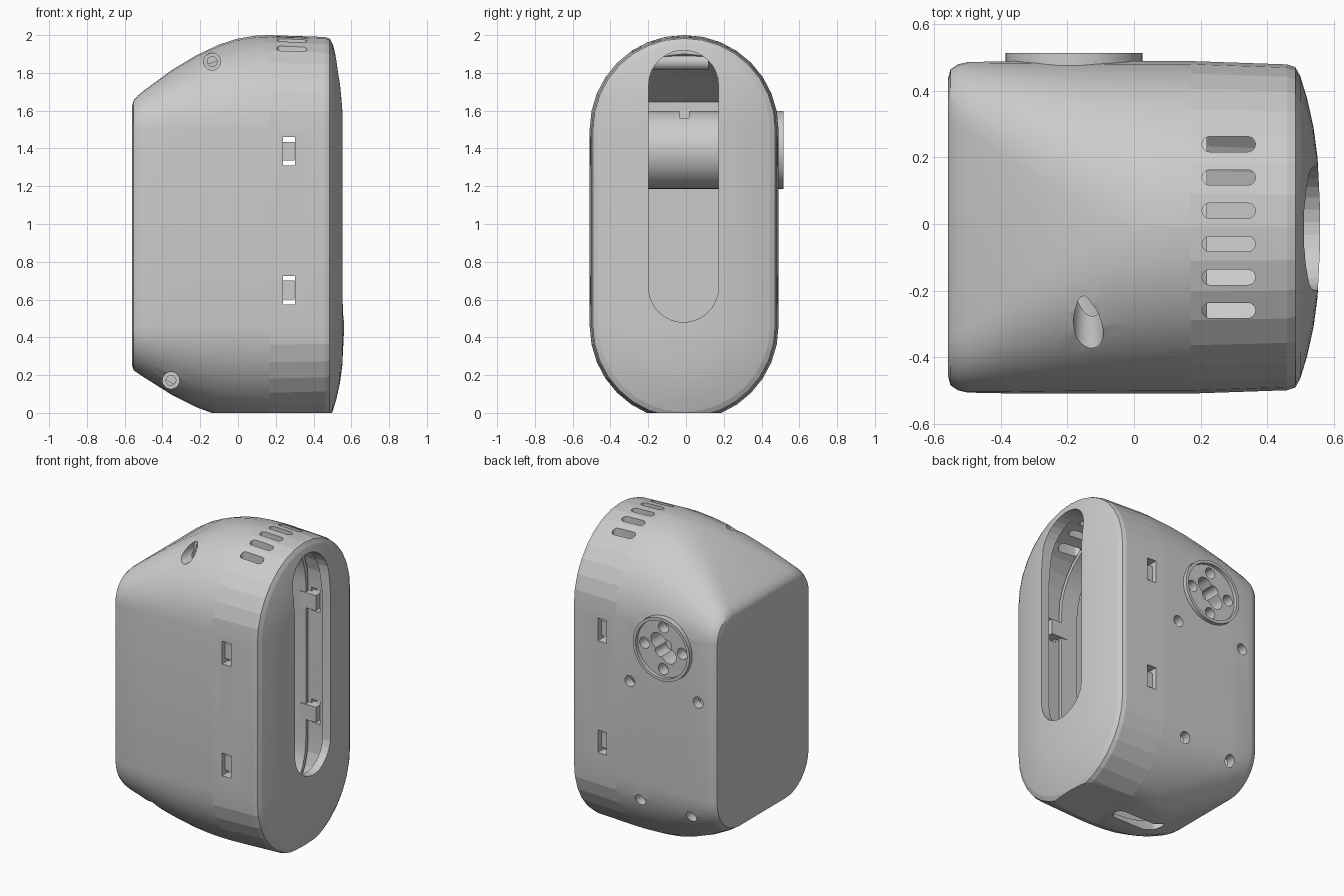
import bpy, bmesh
from math import sin, cos, pi, radians

if "Cube" in bpy.data.objects:
    bpy.data.objects.remove(bpy.data.objects["Cube"])

Y0 = -0.01              # middle of the housing
Z_TOP, Z_BOT = 1.5, 0.46  # centres of the upper and lower corner arcs
WALL = 0.06
ARC = 8


def finish(name, bm):
    bmesh.ops.recalc_face_normals(bm, faces=bm.faces)
    mesh = bpy.data.meshes.new(name)
    bm.to_mesh(mesh)
    bm.free()
    obj = bpy.data.objects.new(name, mesh)
    bpy.context.collection.objects.link(obj)
    return obj


def ring(section):
    """Rounded outline in the YZ plane from (x, half width, top, bottom)."""
    x, w, top, bot = section
    pts = []
    for q in range(4):
        sy = 1 if q in (0, 3) else -1
        zc, h = (Z_TOP, top - Z_TOP) if q < 2 else (Z_BOT, Z_BOT - bot)
        ry = min(h, w - 0.004)
        for i in range(ARC + 1):
            a = (q + i / ARC) * pi / 2
            pts.append((x, Y0 + sy * (w - ry) + ry * cos(a), zc + h * sin(a)))
    return pts


def loft(name, sections, cyclic=False):
    bm = bmesh.new()
    rings = [[bm.verts.new(p) for p in ring(s)] for s in sections]
    pairs = list(zip(rings, rings[1:]))
    if cyclic:
        pairs.append((rings[-1], rings[0]))
    else:
        bm.faces.new(rings[0])
        bm.faces.new(rings[-1])
    for a, b in pairs:
        for i in range(len(a)):
            j = (i + 1) % len(a)
            bm.faces.new((a[i], a[j], b[j], b[i]))
    return finish(name, bm)


def inset(s, d):
    return (s[0], s[1] - d, s[2] - d, s[3] + d)


def capsule(name, axis, centre, r, lo, hi, half=0, angle=0, n=12):
    """Round or slot-shaped bar running along an axis from lo to hi."""
    bm = bmesh.new()
    ends = []
    for d in (lo, hi):
        vs = []
        for k in range(2 * n):
            a = pi * k / n if not half else pi * (k % n) / (n - 1) + pi * (k // n) - pi / 2
            shift = half if k < n else -half
            u, v = shift + r * cos(a), r * sin(a)
            u, v = u * cos(angle) - v * sin(angle), u * sin(angle) + v * cos(angle)
            u, v = u + centre[0], v + centre[1]
            vs.append(bm.verts.new({"x": (d, u, v), "y": (u, d, v), "z": (u, v, d)}[axis]))
        ends.append(vs)
    a, b = ends
    bm.faces.new(a)
    bm.faces.new(b)
    for i in range(2 * n):
        j = (i + 1) % (2 * n)
        bm.faces.new((a[i], a[j], b[j], b[i]))
    return finish(name, bm)


def box(name, lo, hi):
    bm = bmesh.new()
    bmesh.ops.create_cube(bm, size=1)
    for v in bm.verts:
        v.co = [(l + h) / 2 + c * (h - l) for l, h, c in zip(lo, hi, v.co)]
    return finish(name, bm)


def cut(obj, cutters):
    for c in cutters:
        c.hide_render = True
        mod = obj.modifiers.new("cut", "BOOLEAN")
        mod.operation, mod.solver, mod.object = "DIFFERENCE", "EXACT", c
    bpy.context.view_layer.update()
    graph = bpy.context.evaluated_depsgraph_get()
    mesh = bpy.data.meshes.new_from_object(obj.evaluated_get(graph))
    obj.modifiers.clear()
    obj.data = mesh
    for c in cutters:
        bpy.data.objects.remove(c)


def smooth(obj, degrees):
    bpy.ops.object.select_all(action="DESELECT")
    obj.select_set(True)
    bpy.context.view_layer.objects.active = obj
    bpy.ops.object.shade_smooth_by_angle(angle=radians(degrees))


def floor_cutter():
    return box("floor_cutter", (-1, -1, -0.5), (1, 1, 0))


# Main shell: outer skin, then back along the inner skin
outer = [(-0.56, 0.445, 1.63, 0.25), (-0.552, 0.475, 1.655, 0.225),
         (-0.53, 0.49, 1.68, 0.21), (-0.5, 0.497, 1.705, 0.19),
         (-0.35, 0.5, 1.815, 0.095), (-0.22, 0.5, 1.893, 0.03),
         (-0.1, 0.5, 1.95, -0.015), (0, 0.5, 1.982, -0.035),
         (0.1, 0.5, 1.998, -0.04), (0.17, 0.5, 2.0, -0.04)]
inner = [inset(s, WALL) for s in reversed(outer[3:])]
shell = loft("main_shell", outer + inner)

# Domed cover on the open end
rim = outer[-1]
dome_in = [(0.505, 0.45), (0.5, 0.34), (0.47, 0.2), (0.43, 0.08), (0.17, WALL)]
dome_out = [(0.17, 0), (0.46, 0.01), (0.485, 0.018), (0.5, 0.045),
            (0.52, 0.11), (0.54, 0.2), (0.552, 0.29), (0.56, 0.45)]
cover = loft("domed_cover", [inset((x,) + rim[1:], d) for x, d in dome_in + dome_out])

# Joining lip inside the seam
lip = loft("joining_lip", [inset((x,) + rim[1:], d) for x, d in
                           ((0.1, 0.075), (0.22, 0.075), (0.22, 0.1), (0.1, 0.1))], cyclic=True)

# Cover openings: long window, top vents and clip slots
cover_cuts = [floor_cutter(),
              capsule("window", "x", (-0.013, 1.2), 0.185, 0.42, 0.7, 0.535, pi / 2, 16)]
for i in range(6):
    cover_cuts.append(capsule("vent", "z", (0.285, 0.24 - 0.1 * i), 0.023, 1.7, 2.1, 0.057))
for z in (1.385, 0.65):
    cover_cuts.append(box("clip_slot", (0.238, -0.7, z - 0.075), (0.302, 0.7, z + 0.075)))
cut(cover, cover_cuts)

# Snap clips behind the slots
for side in (-1, 1):
    for z in (1.385, 0.65):
        ys = sorted((Y0 + side * 0.395, Y0 + side * 0.465))
        box("snap_clip", (0.18, ys[0], z - 0.05), (0.298, ys[1], z + 0.05))

# Shell openings: front screw bores, back screw holes, hub seat, bottom slot
hub = (-0.18, 1.392)
shell_cuts = [floor_cutter(),
              capsule("bottom_slot", "z", (-0.06, -0.03), 0.045, -0.1, 0.2, 0.14),
              capsule("hub_seat", "y", hub, 0.207, 0.3, 0.7, n=24)]
for p in ((-0.137, 1.86), (-0.355, 0.172)):
    shell_cuts.append(capsule("screw_bore", "y", p, 0.045, -0.7, -0.19))
    pillar = capsule("screw_pillar", "y", p, 0.046, -0.2, 0.12)
    cut(pillar, [capsule("pilot", "y", p, 0.026, -0.3, 0.0)])
    smooth(pillar, 30)
for p in ((0.065, 1.11), (-0.43, 1.1), (0.0, 0.34), (-0.36, 0.32)):
    shell_cuts.append(capsule("back_hole", "y", p, 0.036, 0.2, 0.7))
cut(shell, shell_cuts)

# Round drive hub through the back wall, with dished face and screw holes
drive = capsule("drive_hub", "y", hub, 0.206, -0.44, 0.515, n=24)
hub_cuts = [capsule("dish", "y", hub, 0.187, 0.492, 0.7, n=24),
            capsule("key_slot", "y", hub, 0.05, 0.38, 0.7, 0.06, pi / 4),
            capsule("key_cross", "y", hub, 0.035, 0.38, 0.7, 0.035, -pi / 4),
            box("notch", (-0.3, -0.035, 1.56), (0.1, 0.015, 1.7))]
for i in range(4):
    a = i * pi / 2
    p = (hub[0] + 0.137 * cos(a), hub[1] + 0.137 * sin(a))
    hub_cuts.append(capsule("hub_screw", "y", p, 0.036, 0.42, 0.7))
cut(drive, hub_cuts)

smooth(shell, 30)
smooth(cover, 10)
smooth(lip, 30)
smooth(drive, 30)
